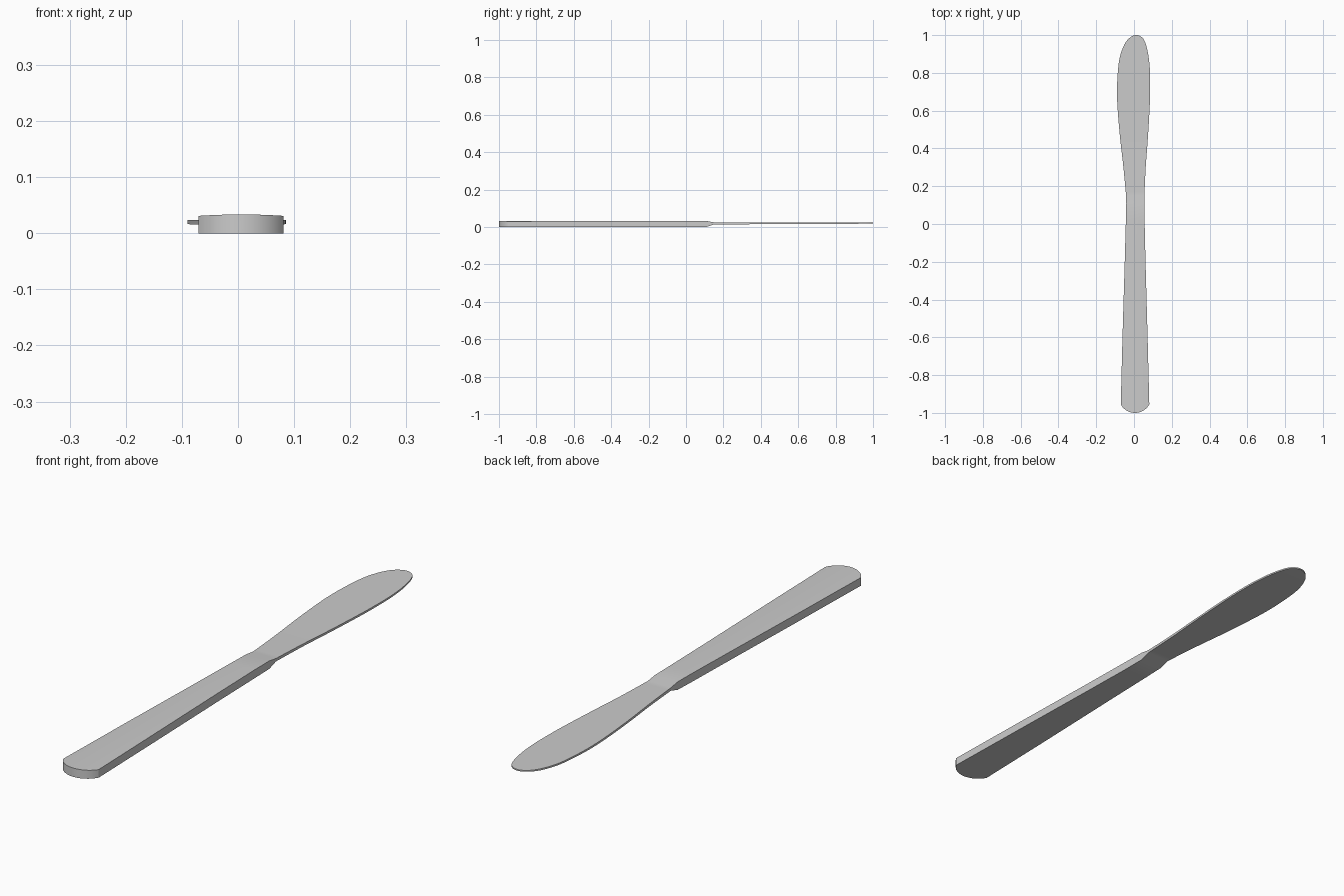
import bpy, bmesh, math

if "Cube" in bpy.data.objects:
    bpy.data.objects.remove(bpy.data.objects["Cube"])

# Stations along the length: y, left x, right x, bottom z, top edge z, crown
HANDLE = [
    (-0.955, -0.070, 0.081, 0.0, 0.031, 0.0025),
    (-0.60, -0.061, 0.072, 0.0, 0.031, 0.0025),
    (-0.20, -0.049, 0.061, 0.0, 0.031, 0.002),
    (0.02, -0.043, 0.056, 0.0, 0.031, 0.002),
    (0.11, -0.041, 0.055, 0.001, 0.031, 0.001),
]
BLADE = [
    (0.15, -0.042, 0.055, 0.014, 0.0255, 0),
    (0.30, -0.056, 0.062, 0.015, 0.0245, 0),
    (0.45, -0.073, 0.073, 0.0155, 0.024, 0),
    (0.60, -0.086, 0.082, 0.016, 0.024, 0),
    (0.70, -0.090, 0.0855, 0.0165, 0.024, 0),
    (0.80, -0.086, 0.085, 0.017, 0.024, 0),
    (0.88, -0.076, 0.078, 0.0175, 0.024, 0),
    (0.94, -0.056, 0.066, 0.018, 0.024, 0),
    (0.975, -0.034, 0.053, 0.0185, 0.024, 0),
    (0.993, -0.012, 0.036, 0.019, 0.024, 0),
    (1.0, 0.006, 0.018, 0.019, 0.024, 0),
]


def smooth(stations, steps):
    """Catmull-Rom through the stations."""
    pts = [stations[0]] + stations + [stations[-1]]
    out = []
    for a, b, c, d in zip(pts, pts[1:], pts[2:], pts[3:]):
        for i in range(steps):
            t = i / steps
            out.append(tuple(
                0.5 * (2*q + (r-p)*t + (2*p-5*q+4*r-s)*t*t + (3*q-p-3*r+s)*t**3)
                for p, q, r, s in zip(a, b, c, d)))
    return out + [stations[-1]]


# Rounded butt of the handle
y0, left, right, zb, zt, crown = HANDLE[0]
mid, half = (left + right) / 2, (right - left) / 2
depth = 1 + y0
radius = (half**2 + depth**2) / (2 * depth)
sweep = math.asin(half / radius)
butt = []
for i in range(10):
    a = sweep * max(i, 0.3) / 10
    w = radius * math.sin(a)
    y = -1 + radius * (1 - math.cos(a)) if i else -1
    butt.append((y, mid - w, mid + w, zb, zt, crown))

# Loft the whole knife
N = 10
bm = bmesh.new()
rings = []
for y, l, r, zb, zt, crown in butt + HANDLE + smooth(BLADE, 5):
    ring = [bm.verts.new((l, y, zb)), bm.verts.new((r, y, zb))]
    h = (r - l) / (2 * half)
    for i in range(N + 1):
        u = 1 - 2 * i / N
        x = (l + r) / 2 + u * (r - l) / 2
        # crown follows the width of the handle, so the butt stays level at its rim
        k = 1 - ((x - mid) / half)**2
        ring.append(bm.verts.new((x, y, zt + crown * k)))
    rings.append(ring)
for a, b in zip(rings, rings[1:]):
    n = len(a)
    for i in range(n):
        j = (i + 1) % n
        bm.faces.new((a[i], a[j], b[j], b[i]))
bm.faces.new(rings[0])
bm.faces.new(rings[-1])
bmesh.ops.recalc_face_normals(bm, faces=bm.faces[:])

mesh = bpy.data.meshes.new("butter_knife")
bm.to_mesh(mesh)
bm.free()
knife = bpy.data.objects.new("butter_knife", mesh)
bpy.context.collection.objects.link(knife)
bpy.context.view_layer.objects.active = knife
knife.select_set(True)
bpy.ops.object.shade_smooth_by_angle(angle=math.radians(30))
